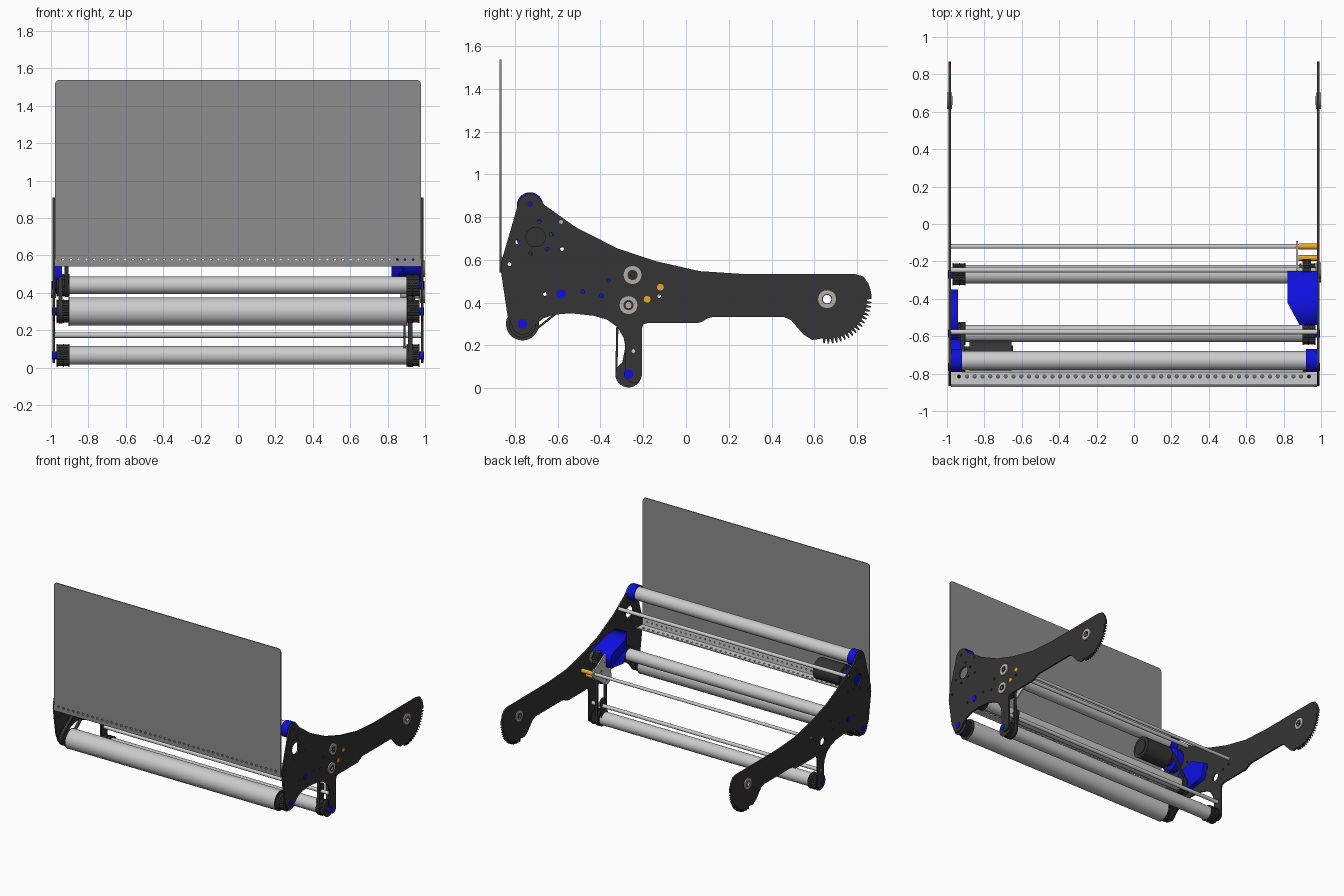
import bpy
from math import sin, cos, pi, atan2, acos, radians, hypot

if "Cube" in bpy.data.objects:
    bpy.data.objects.remove(bpy.data.objects["Cube"])


def mat(name, col):
    m = bpy.data.materials.new(name)
    m.diffuse_color = (*col, 1)
    m.use_nodes = True
    m.node_tree.nodes["Principled BSDF"].inputs["Base Color"].default_value = m.diffuse_color
    return m


DARK = mat("dark", (0.035, 0.035, 0.035))
BLUE = mat("blue", (0.005, 0.005, 0.75))
ORANGE = mat("orange", (0.8, 0.4, 0.02))
STEEL = mat("steel", (0.45, 0.43, 0.38))
PANEL = mat("panel_grey", (0.27, 0.27, 0.27))


def arc(c, r, a0, a1, n):
    return [(c[0] + r * cos(radians(a0 + (a1 - a0) * i / n)),
             c[1] + r * sin(radians(a0 + (a1 - a0) * i / n))) for i in range(n + 1)]


def circle(c, r, n=16):
    return arc(c, r, 0, 360, n)[:-1]


def stadium(c1, r1, c2, r2):
    # outline of a loop wrapped around two circles
    d = atan2(c2[1] - c1[1], c2[0] - c1[0]) * 180 / pi
    a = acos((r1 - r2) / hypot(c2[0] - c1[0], c2[1] - c1[1])) * 180 / pi
    return arc(c1, r1, d + a, d + 360 - a, 20) + arc(c2, r2, d - a, d + a, 20)


def gear(c, r, n, depth):
    return [(c[0] + (r - depth * (k % 4 > 1)) * cos(k * pi / 2 / n),
             c[1] + (r - depth * (k % 4 > 1)) * sin(k * pi / 2 / n)) for k in range(4 * n)]


SIDE, FRONT, FLAT = (pi / 2, 0, pi / 2), (pi / 2, 0, 0), (0, 0, 0)


def sheet(name, loops, thick, loc, rot=SIDE, m=None):
    # filled outline with holes, extruded to a solid plate
    cu = bpy.data.curves.new(name, 'CURVE')
    cu.dimensions, cu.fill_mode, cu.extrude = '2D', 'BOTH', thick / 2
    for pts in loops:
        s = cu.splines.new('POLY')
        s.points.add(len(pts) - 1)
        for p, q in zip(s.points, pts):
            p.co = (q[0], q[1], 0, 1)
        s.use_cyclic_u = True
    o = bpy.data.objects.new(name, cu)
    bpy.context.collection.objects.link(o)
    o.location, o.rotation_euler = loc, rot
    bpy.ops.object.select_all(action='DESELECT')
    o.select_set(True)
    bpy.context.view_layer.objects.active = o
    bpy.ops.object.convert(target='MESH')
    o = bpy.context.object
    o.name = name
    if m:
        o.data.materials.append(m)
    return o


def side(name, loops, x0, x1, m=None):
    return sheet(name, loops, x1 - x0, ((x0 + x1) / 2, 0, 0), SIDE, m)


def rod(name, c, r, x0, x1, m=None, n=40):
    bpy.ops.mesh.primitive_cylinder_add(vertices=n, radius=r, depth=x1 - x0,
                                        location=((x0 + x1) / 2, *c), rotation=(0, pi / 2, 0))
    o = bpy.context.object
    o.name = name
    if m:
        o.data.materials.append(m)
    bpy.ops.object.shade_smooth_by_angle()
    return o


# shaft centres (y, z)
FOOT, FRONT_LOW, MID, TOP = (-.269, .065), (-.765, .30), (-.585, .44), (-.73, .855)
MOTOR, HUB_A, HUB_B, PIVOT = (-.704, .706), (-.25, .529), (-.269, .388), (.66, .416)

# side plate outline, clockwise from the front corner
teeth = []
for i in range(18):
    a = 2 - i * 5.6
    for da, r in ((0, .208), (-1.6, .208), (-2.8, .186), (-4.4, .186)):
        teeth += arc(PIVOT, r, a + da, a + da, 1)[:1]
outline = ([(-.866, .547), (-.863, .594), (-.79, .845)] + arc(TOP, .055, 165, 50, 12)
           + [(-.66, .855), (-.517, .753), (-.325, .655), (-.143, .594), (.063, .547),
              (.274, .533), (.79, .533), (.83, .522), (.853, .49), (.866, .45)] + teeth
           + [(.59, .225), (.55, .25), (.515, .29), (.49, .318), (.46, .332), (.124, .332),
              (.10, .326), (.075, .31), (.054, .304), (-.18, .304), (-.2, .298), (-.206, .28)]
           + arc((-.246, .065), .04, 0, -180, 14)
           + [(-.285, .20), (-.292, .235), (-.32, .285), (-.37, .32), (-.43, .338), (-.54, .35),
              (-.62, .343), (-.67, .325), (-.71, .29)]
           + arc(FRONT_LOW, .05, -20, -170, 12) + [(-.835, .34)])
bolts = [(-.826, .58), (-.73, .861), (-.66, .44), (-.484, .45), (-.395, .432), (-.363, .505),
         (-.585, .777), (-.65, .65), (-.79, .683), (-.727, .63), (-.58, .65), (-.685, .78),
         (-.63, .72), (-.185, .415), (-.126, .43), (-.124, .472), (-.246, .173)]
holes = [circle(b, .009, 10) for b in bolts]
for s, label in ((1, "right"), (-1, "left")):
    extra = [circle(MOTOR, .045, 28), circle(PIVOT, .02, 20)]
    extra.append(circle(HUB_B, .03 if s < 0 else .015, 20))
    x0, x1 = sorted((s * .979, s * .991))
    side(label + "_side_plate", [outline] + holes + extra, x0, x1, DARK)
    # bearing hubs
    x0, x1 = sorted((s * .972, s))
    hubs = [("pivot", PIVOT, .02)] + ([("upper", HUB_A, .01), ("lower", HUB_B, .015)] if s > 0 else [])
    for n, c, r in hubs:
        side(f"{label}_{n}_hub", [circle(c, .044, 32), circle(c, r, 20)], x0, x1, STEEL)
        side(f"{label}_{n}_hub_ring", [circle(c, .024, 24), circle(c, r, 20)],
             *sorted((s * .97, s * 1.001)), DARK)
    # toothed pulleys, flanges and blue bushes on the roller ends
    for n, c, r in (("foot", FOOT, .058), ("front", FRONT_LOW, .06), ("middle", MID, .058)):
        side(f"{label}_{n}_pulley", [gear(c, r, 24, .006)], *sorted((s * .905, s * .965)), DARK)
        for k, x in enumerate((.90, .93, .965)):
            x0, x1 = sorted((s * x, s * (x + .005)))
            rod(f"{label}_{n}_flange_{k}", c, .077 if n == "front" and k == 0 else r + .003, x0, x1, DARK)
        rod(f"{label}_{n}_bush", c, .022, *sorted((s * .965, s * .995)), BLUE)
    rod(label + "_top_roller_cap", TOP, .061, *sorted((s * .92, s * .978)), BLUE)

# rollers and cross rods
rod("foot_roller", FOOT, .05, -.9, .9)
rod("front_roller", FRONT_LOW, .075, -.9, .9)
rod("middle_roller", MID, .046, -.9, .9)
rod("top_roller", TOP, .05, -.92, .92)
for n, c, r in (("upper", (-.577, .777), .014), ("rear", (-.12, .472), .012), ("lower", (-.246, .173), .014)):
    rod(n + "_cross_rod", c, r, -.99, .985, None, 20)
rod("rear_spacer", (-.12, .472), .016, .88, .993, ORANGE, 20)
rod("inner_spacer", (-.182, .415), .016, .88, .993, ORANGE, 20)

# motor with end flange and drive pulley
rod("motor", MOTOR, .08, -.88, -.655, DARK)
rod("motor_end", MOTOR, .055, -.655, -.648, DARK)
rod("motor_mount", MOTOR, .088, -.978, -.925, BLUE)
side("motor_pulley", [gear(MOTOR, .05, 24, .006)], -.925, -.88, DARK)


def belt(name, c1, r1, c2, r2, x0, x1):
    side(name, [stadium(c1, r1, c2, r2), stadium(c1, r1 - .01, c2, r2 - .01)], x0, x1, DARK)


belt("motor_belt", MOTOR, .058, MID, .062, -.928, -.905)
belt("front_belt", MID, .062, FRONT_LOW, .064, -.96, -.937)
belt("foot_belt", HUB_B, .055, FOOT, .062, .91, .932)

# right hand drive gears and their inner bracket
side("upper_drive_gear", [gear(HUB_A, .062, 24, .008)], .90, .945, DARK)
side("lower_drive_gear", [gear(HUB_B, .055, 22, .008)], .90, .945, DARK)
for n, c in (("upper", HUB_A), ("lower", HUB_B)):
    rod(n + "_drive_shaft", c, .018, .865, .975, STEEL, 24)
side("gear_bracket", [arc(HUB_A, .05, 60, 180, 12) + arc(HUB_B, .05, 180, 290, 12)
                      + arc((-.12, .472), .03, -50, 60, 10), circle((-.2, .46), .012)], .866, .876)
side("foot_arm", [stadium((-.246, .20), .035, FOOT, .04), circle((-.246, .173), .012)], .885, .895, DARK)

# blue gearbox housing and left bracket
housing = side("gearbox_housing", [[(-.54, .64), (-.42, .635), (-.25, .585), (-.25, .48),
                                    (-.40, .46), (-.54, .52)]], .82, .978, BLUE)
for v in housing.data.vertices:
    if v.co.x < -.5 and v.co.z < 0:
        v.co.z += .065
side("left_bracket", [[(-.63, .45), (-.63, .56), (-.49, .60), (-.35, .53), (-.38, .42), (-.52, .40)]],
     -.978, -.94, BLUE)

# front guard panel and drilled mounting angle
W = .978
corner = arc((W - .025, 1.513), .025, 0, 90, 8) + arc((-W + .025, 1.513), .025, 90, 180, 8)
row = [-.935 + 1.87 * i / 45 for i in range(46)]
sheet("guard_panel", [[(-W, .54), (W, .54)] + corner] + [circle((x, .577), .009, 10) for x in row],
      .008, (0, -.868, 0), FRONT, PANEL)
sheet("angle_upright", [[(-W, .54), (W, .54), (W, .615), (-W, .615)]]
      + [circle((x, .577), .006, 10) for x in row], .006, (0, -.861, 0), FRONT)
sheet("angle_flange", [[(-W, -.862), (W, -.862), (W, -.79), (-W, -.79)]]
      + [circle((x, -.815), .009, 10) for x in row], .008, (0, 0, .545), FLAT)
